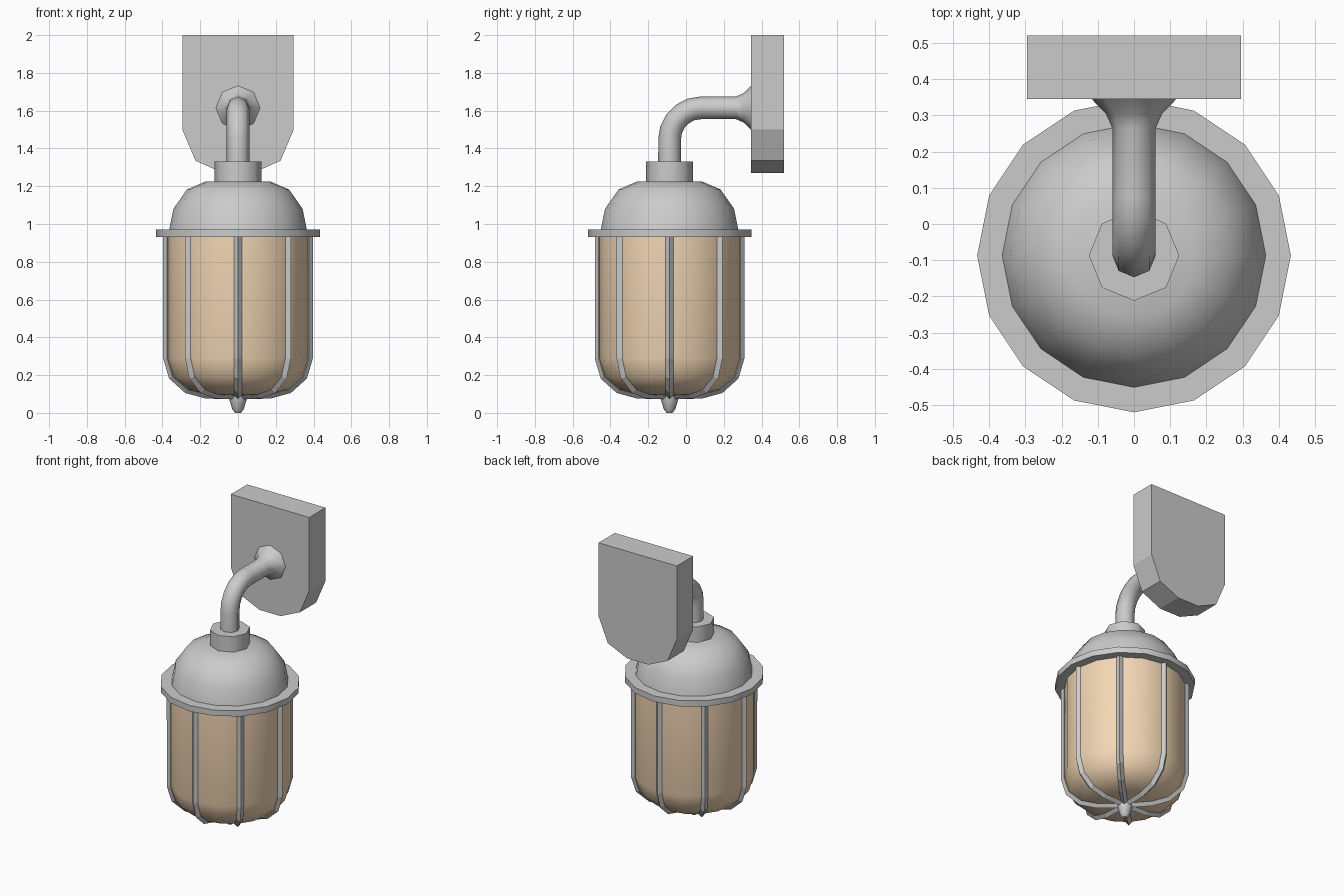
import bpy, bmesh
from math import sin, cos, pi, radians
from mathutils import Matrix, Vector

if "Cube" in bpy.data.objects:
    bpy.data.objects.remove(bpy.data.objects["Cube"])

AXIS_Y = -0.087


def finish(bm, name, angle=None, loc=(0, 0, 0)):
    bmesh.ops.recalc_face_normals(bm, faces=bm.faces[:])
    me = bpy.data.meshes.new(name)
    bm.to_mesh(me)
    bm.free()
    ob = bpy.data.objects.new(name, me)
    ob.location = loc
    bpy.context.collection.objects.link(ob)
    if angle:
        bpy.ops.object.select_all(action='DESELECT')
        ob.select_set(True)
        bpy.context.view_layer.objects.active = ob
        bpy.ops.object.shade_smooth_by_angle(angle=radians(angle))
    return ob


def skin(bm, rings):
    """Bridge consecutive rings of points and cap both ends."""
    loops = [[bm.verts.new(p) for p in r] for r in rings]
    n = len(loops[0])
    for a, b in zip(loops, loops[1:]):
        for i in range(n):
            j = (i + 1) % n
            bm.faces.new((a[i], a[j], b[j], b[i]))
    bm.faces.new(loops[0])
    bm.faces.new(loops[-1])


def lathe(name, profile, n, angle=50):
    bm = bmesh.new()
    skin(bm, [[(r * cos(2 * pi * i / n), r * sin(2 * pi * i / n), z)
               for i in range(n)] for r, z in profile])
    return finish(bm, name, angle, (0, AXIS_Y, 0))


def sweep(bm, path, n, turn=0.0):
    """Sweep an n-gon along (y, z, radius) points, then turn it about z."""
    pts = [Vector((0, y, z)) for y, z, r in path]
    rot = Matrix.Rotation(turn, 3, 'Z')
    rings = []
    for k, p in enumerate(pts):
        t = Vector()
        if k > 0:
            t += (p - pts[k - 1]).normalized()
        if k < len(pts) - 1:
            t += (pts[k + 1] - p).normalized()
        t.normalize()
        side = Vector((1, 0, 0))
        up = t.cross(side)
        r = path[k][2]
        rings.append([rot @ (p + r * (side * cos(2 * pi * i / n) + up * sin(2 * pi * i / n)))
                      for i in range(n)])
    skin(bm, rings)


# Dome cap, rim and neck collar
lathe("dome_cap", [(0.365, 0.965), (0.342, 1.08), (0.27, 1.183), (0.172, 1.225)], 16)
lathe("rim_flange", [(0.433, 0.93), (0.433, 0.97)], 16)
lathe("neck_collar", [(0.125, 1.215), (0.125, 1.33)], 8)

# Glass jar
glass = lathe("glass_jar", [(0.375, 0.94), (0.375, 0.29), (0.347, 0.193),
                            (0.27, 0.124), (0.17, 0.097), (0.03, 0.092)], 16)
mat = bpy.data.materials.new("warm_glass")
mat.diffuse_color = (0.9, 0.68, 0.46, 1)
mat.use_nodes = True
mat.node_tree.nodes["Principled BSDF"].inputs["Base Color"].default_value = mat.diffuse_color
glass.data.materials.append(mat)

# Eight diamond-section cage ribs
rib = [(0.375, 0.94), (0.375, 0.29), (0.347, 0.193), (0.27, 0.124), (0.17, 0.097), (0.01, 0.092)]
bm = bmesh.new()
for k in range(8):
    sweep(bm, [(y, z, 0.021) for y, z in rib], 4, k * pi / 4)
finish(bm, "cage_ribs", loc=(0, AXIS_Y, 0))

# Bottom finial
lathe("finial", [(0.05, 0.1), (0.045, 0.068), (0.03, 0.018), (0.015, 0.0)], 8)

# Bent pipe arm with flared wall end
bend = [(0.08 - 0.167 * cos(a), 1.448 + 0.167 * sin(a), 0.06)
        for a in (i * pi / 10 for i in range(6))]
arm = [(AXIS_Y, 1.31, 0.06)] + bend + [(0.265, 1.615, 0.06), (0.305, 1.615, 0.078), (0.348, 1.615, 0.12)]
bm = bmesh.new()
sweep(bm, arm, 8)
finish(bm, "pipe_arm", 60)

# Wall plate with rounded lower end
half = [(0.295, 2.0), (0.295, 1.5), (0.225, 1.335), (0.08, 1.27)]
outline = half + [(-x, z) for x, z in reversed(half)]
bm = bmesh.new()
skin(bm, [[(x, y, z) for x, z in outline] for y in (0.345, 0.52)])
finish(bm, "wall_plate")
